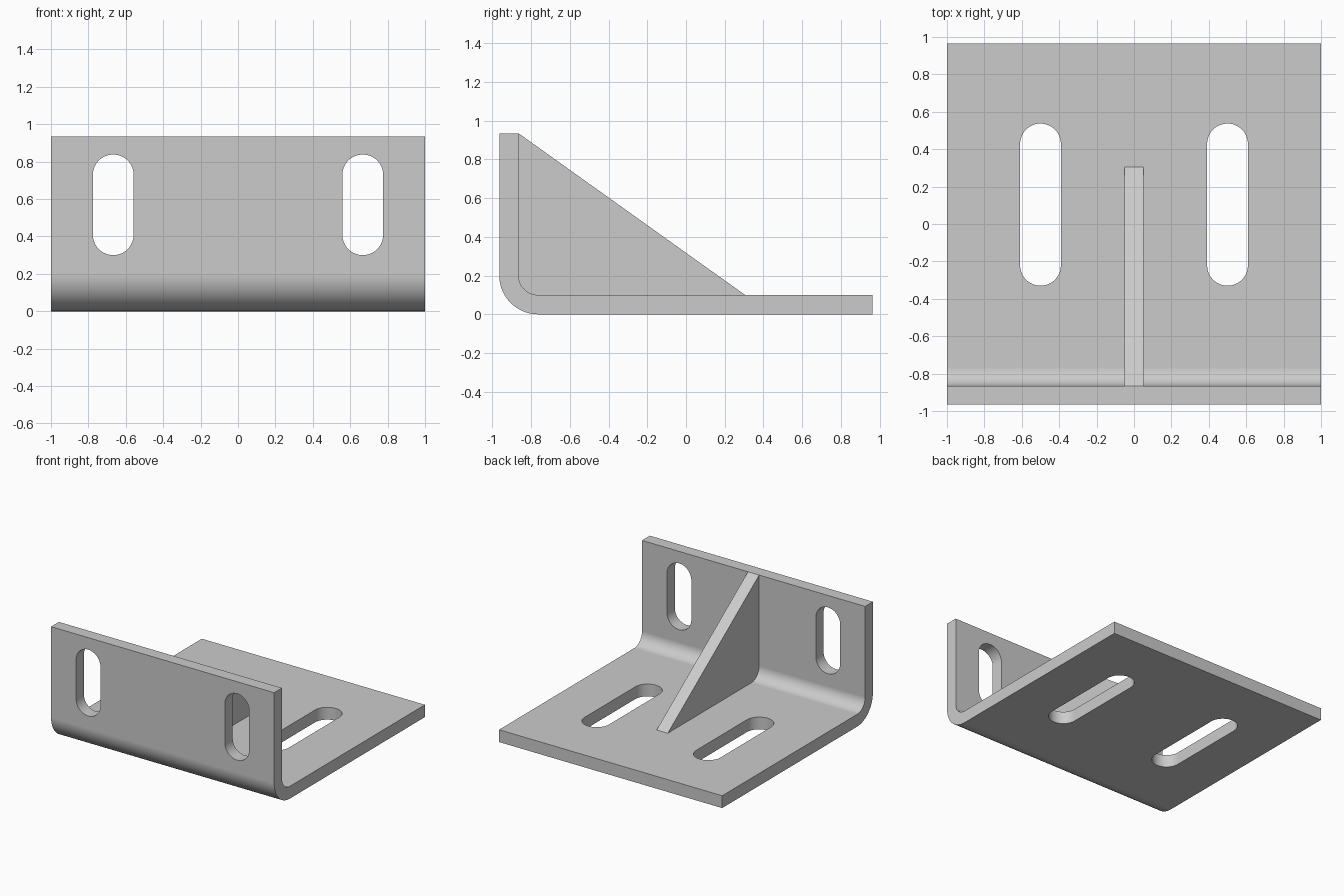
import bpy
import bmesh
from math import pi, sin, cos
from mathutils import Vector

if "Cube" in bpy.data.objects:
    bpy.data.objects.remove(bpy.data.objects["Cube"])

# Overall dimensions
HALF_X, HALF_Y, HEIGHT = 1.0, 0.965, 0.935
THICK, BEND = 0.1, 0.2
RIB_END = 0.305

grey = bpy.data.materials.new("plain_grey")
grey.use_nodes = True
grey.diffuse_color = (0.6, 0.6, 0.6, 1)
grey.node_tree.nodes["Principled BSDF"].inputs["Base Color"].default_value = (0.6, 0.6, 0.6, 1)


def arc(cx, cy, radius, start, end, steps):
    angles = [start + (end - start) * i / steps for i in range(steps + 1)]
    return [(cx + radius * cos(a), cy + radius * sin(a)) for a in angles]


def prism(name, outline, place, sweep):
    """Extrude a 2D outline, placed in space by a function, along a vector."""
    bm = bmesh.new()
    face = bm.faces.new([bm.verts.new(place(u, v)) for u, v in outline])
    grown = bmesh.ops.extrude_face_region(bm, geom=[face])
    moved = [g for g in grown["geom"] if isinstance(g, bmesh.types.BMVert)]
    bmesh.ops.translate(bm, verts=moved, vec=Vector(sweep))
    bmesh.ops.recalc_face_normals(bm, faces=bm.faces)
    mesh = bpy.data.meshes.new(name)
    bm.to_mesh(mesh)
    bm.free()
    mesh.materials.append(grey)
    obj = bpy.data.objects.new(name, mesh)
    bpy.context.collection.objects.link(obj)
    return obj


def slot(cx, low, high, radius):
    """Rounded slot outline, long in its second direction."""
    return (arc(cx, high - radius, radius, 0, pi, 24)
            + arc(cx, low + radius, radius, pi, 2 * pi, 24))


def activate(obj):
    bpy.ops.object.select_all(action="DESELECT")
    obj.select_set(True)
    bpy.context.view_layer.objects.active = obj


# Bent plate: L profile with concentric bend arcs
by, bz = -HALF_Y + BEND, BEND
profile = [(-HALF_Y, HEIGHT)]
profile += arc(by, bz, BEND, pi, 1.5 * pi, 24)
profile += [(HALF_Y, 0), (HALF_Y, THICK)]
profile += arc(by, bz, BEND - THICK, 1.5 * pi, pi, 24)
profile += [(-HALF_Y + THICK, HEIGHT)]
plate = prism("bent_plate", profile, lambda y, z: (-HALF_X, y, z), (2 * HALF_X, 0, 0))

# Slots through the base and the upright
cutters = []
for side in (-1, 1):
    cutters.append(prism("base_slot_cutter", slot(side * 0.5, -0.33, 0.537, 0.109),
                         lambda x, y: (x, y, -0.1), (0, 0, 0.3)))
    cutters.append(prism("upright_slot_cutter", slot(side * 0.667, 0.3, 0.838, 0.109),
                         lambda x, z: (x, -HALF_Y - 0.1, z), (0, 0.3, 0)))

activate(plate)
for cutter in cutters:
    cutter.hide_render = True
    cut = plate.modifiers.new("slot", "BOOLEAN")
    cut.operation = "DIFFERENCE"
    cut.solver = "EXACT"
    cut.object = cutter
    bpy.ops.object.modifier_apply(modifier=cut.name)
for cutter in cutters:
    bpy.data.objects.remove(cutter)

# Smooth bend and slot ends, flat faces kept flat
bpy.ops.object.shade_smooth_by_angle(angle=pi / 6)
weighted = plate.modifiers.new("flat_faces", "WEIGHTED_NORMAL")
weighted.keep_sharp = True
weighted.weight = 100

# Triangular stiffening rib, its root sunk into the plate
inner = -HALF_Y + THICK
rib_outline = [(inner, HEIGHT), (RIB_END, THICK), (RIB_END - 0.05, THICK / 2),
               (-0.8, 0.05), (-0.9, 0.15), (-0.9, 0.9)]
prism("stiffening_rib", rib_outline, lambda y, z: (-0.05, y, z), (0.1, 0, 0))
